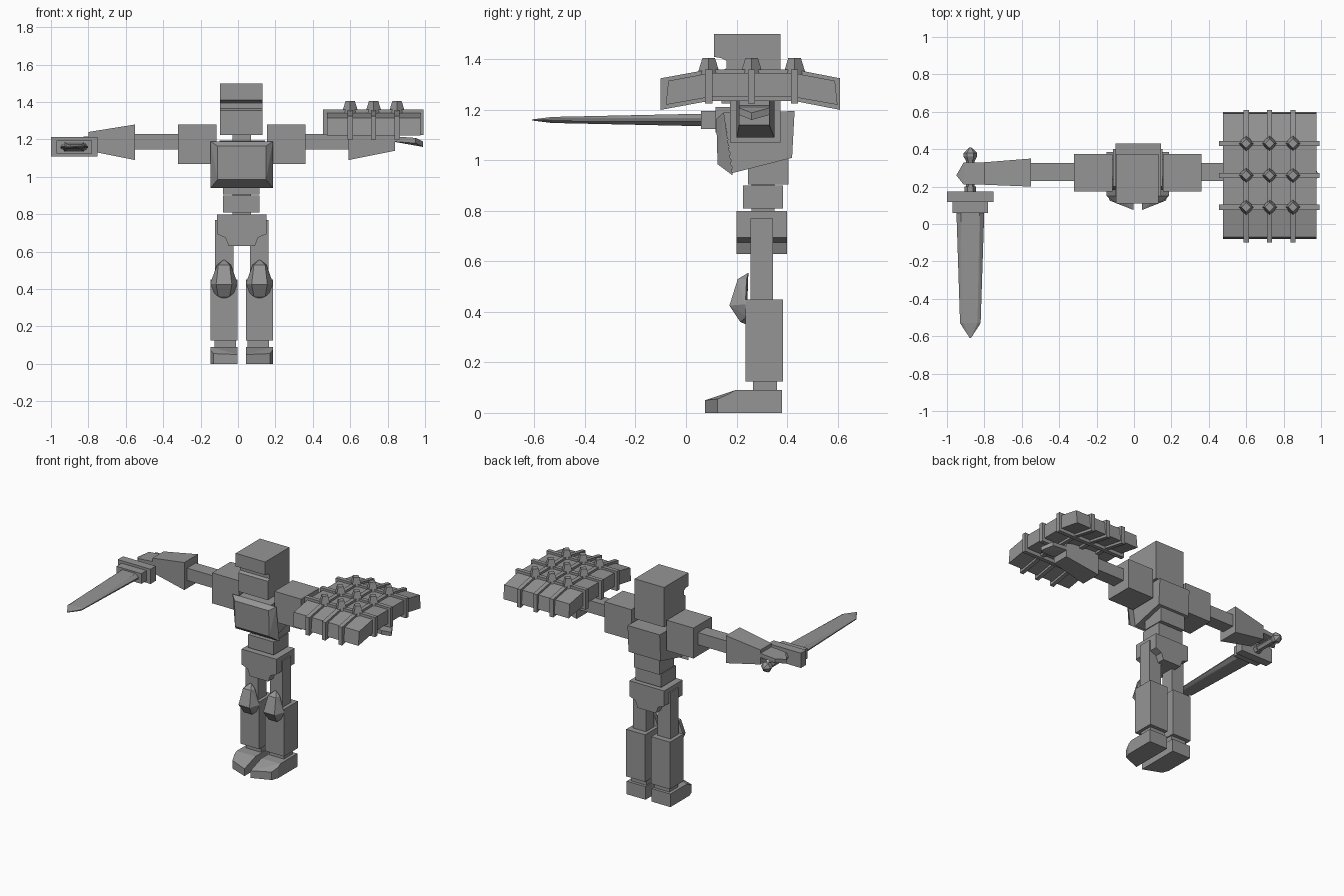
import bpy, bmesh, math
from mathutils import Vector

grey = bpy.data.materials.new("stone_grey")
grey.diffuse_color = (0.3, 0.3, 0.3, 1)
CX = 0.02  # centre line of the body


def finish(name, bm):
    bmesh.ops.recalc_face_normals(bm, faces=bm.faces)
    me = bpy.data.meshes.new(name)
    bm.to_mesh(me)
    bm.free()
    me.materials.append(grey)
    ob = bpy.data.objects.new(name, me)
    bpy.context.collection.objects.link(ob)
    return ob


def box(name, x0, x1, y0, y1, z0, z1):
    return hull(name, [(x, y, z) for x in (x0, x1) for y in (y0, y1) for z in (z0, z1)])


def hull(name, pts):
    bm = bmesh.new()
    for p in pts:
        bm.verts.new(p)
    res = bmesh.ops.convex_hull(bm, input=bm.verts)
    junk = [v for v in bm.verts if not v.link_faces]
    bmesh.ops.delete(bm, geom=junk, context='VERTS')
    bmesh.ops.dissolve_limit(bm, angle_limit=0.01, verts=bm.verts, edges=bm.edges)
    return finish(name, bm)


def prism(name, profile, a, b, axis):
    """Extrude a 2D profile from a to b along x or y; profile is (other, z)."""
    bm = bmesh.new()
    put = (lambda u, v, t: (t, u, v)) if axis == 'x' else (lambda u, v, t: (u, t, v))
    f = bm.faces.new([bm.verts.new(put(u, v, a)) for u, v in profile])
    ext = bmesh.ops.extrude_face_region(bm, geom=[f])['geom']
    d = Vector(put(0, 0, b - a))
    bmesh.ops.translate(bm, verts=[g for g in ext if isinstance(g, bmesh.types.BMVert)], vec=d)
    return finish(name, bm)


def lathe_y(name, x, z, rings, n=6):
    """Stack of n-sided rings (y, radius) along y."""
    return hull(name, [(x + r * math.cos(math.tau * i / n), y, z + r * math.sin(math.tau * i / n))
                       for y, r in rings for i in range(n)])


# head with brow overhang and visor slot
prism("head", [(0.375, 1.5), (0.11, 1.5), (0.11, 1.41), (0.14, 1.405), (0.16, 1.395),
               (0.16, 1.365), (0.14, 1.355), (0.14, 1.225), (0.375, 1.225)], -0.095, 0.13, 'x')
box("neck", CX - 0.05, CX + 0.05, 0.2, 0.31, 1.17, 1.23)

# torso, chest plate and waist
prism("torso", [(0.15, 1.19), (0.185, 0.95), (0.42, 1.01), (0.43, 1.195)], -0.1, 0.145, 'x')
hull("chest_plate", [(CX + s * w, y, z) for s in (-1, 1) for w, y, z in
     ((0.13, 0.12, 1.165), (0.13, 0.125, 0.985), (0.167, 0.15, 1.19), (0.167, 0.185, 0.94))])
box("abdomen", -0.08, 0.115, 0.245, 0.405, 0.905, 1.03)
box("waist", -0.08, 0.115, 0.225, 0.385, 0.81, 0.9)
box("spine", CX - 0.05, CX + 0.05, 0.26, 0.35, 0.79, 0.92)
half = [(0.133, 0.8), (0.133, 0.695), (0.087, 0.675), (0.07, 0.63)]
prism("hips", [(CX + x, z) for x, z in half] + [(CX - x, z) for x, z in reversed(half)], 0.2, 0.4, 'y')

for s, side in ((-1, "right"), (1, "left")):
    def mx(v):
        return CX + s * v

    # leg
    box(side + "_thigh", mx(0.045), mx(0.142), 0.255, 0.345, 0.44, 0.77)
    box(side + "_shin", mx(0.023), mx(0.167), 0.235, 0.385, 0.125, 0.45)
    box(side + "_ankle", mx(0.03), mx(0.145), 0.265, 0.36, 0.08, 0.13)
    i, o = 0.023, 0.167
    hull(side + "_foot", [(mx(x), y, z) for x, y, z in (
        (i, 0.38, 0), (o, 0.38, 0), (i, 0.38, 0.09), (o, 0.38, 0.09),
        (i, 0.195, 0.09), (o, 0.195, 0.09), (i, 0.075, 0), (i, 0.075, 0.05),
        (0.15, 0.125, 0), (0.15, 0.125, 0.055), (o, 0.17, 0), (o, 0.17, 0.075))])
    # faceted knee guard
    k = mx(0.095)
    hull(side + "_knee_guard", [(k + t * x, y, z) for t in (-1, 1) for x, y, z in (
        (0.005, 0.247, 0.555), (0.037, 0.24, 0.53), (0.073, 0.235, 0.43), (0.055, 0.24, 0.38),
        (0.005, 0.24, 0.35), (0.03, 0.205, 0.53), (0.042, 0.172, 0.425), (0.03, 0.215, 0.36))])
    # arm
    box(side + "_shoulder", mx(0.135), mx(0.34), 0.175, 0.375, 1.07, 1.28)
    box(side + "_upper_arm", mx(0.34), mx(0.58), 0.23, 0.325, 1.145, 1.23)
    hull(side + "_forearm", [(mx(x), y, z) for x, a, b, lo, hi in (
        (0.57, 0.2, 0.35, 1.09, 1.28), (0.82, 0.21, 0.33, 1.14, 1.24))
        for y in (a, b) for z in (lo, hi)])
    hull(side + "_hand", [(mx(x), y, z + h) for x, y, z in (
        (0.80, 0.21, 1.19), (0.80, 0.33, 1.19), (0.93, 0.21, 1.18), (0.93, 0.33, 1.18),
        (0.97, 0.26, 1.16)) for h in (0, 0.028)])

# sword held in the right hand, pointing forward
SX, SZ = -0.875, 1.16
hull("blade", [(SX + s * w, y, SZ + t * h) for s in (-1, 1) for t in (-1, 1) for y, w, h in (
    (0.08, 0.075, 0.004), (0.08, 0.05, 0.025), (-0.53, 0.055, 0.003),
    (-0.53, 0.038, 0.012), (-0.61, 0.003, 0.002))])
box("guard_front", SX - 0.095, SX + 0.095, 0.06, 0.12, SZ - 0.035, SZ + 0.035)
box("guard_back", SX - 0.125, SX + 0.125, 0.117, 0.175, SZ - 0.05, SZ + 0.052)
lathe_y("grip", SX, SZ, [(0.17, 0.022), (0.36, 0.022)])
lathe_y("grip_collar", SX, SZ, [(0.17, 0.03), (0.2, 0.03)])
lathe_y("pommel", SX, SZ, [(0.335, 0.022), (0.36, 0.036), (0.38, 0.036), (0.41, 0.005)])

# curved shield on the left forearm
prism("shield_panel", [(-0.08, 1.22), (0.09, 1.25), (0.43, 1.25), (0.6, 1.22), (0.59, 1.315),
                       (0.43, 1.345), (0.09, 1.345), (-0.07, 1.315)], 0.475, 0.975, 'x')
rib = [(-0.1, 1.2), (0.09, 1.235), (0.43, 1.235), (0.61, 1.2), (0.61, 1.325),
       (0.43, 1.36), (0.09, 1.36), (-0.1, 1.325)]
for x in (0.6, 0.725, 0.85):
    prism("shield_rib", rib, x - 0.014, x + 0.014, 'x')
for y in (0.09, 0.26, 0.43):
    box("shield_crossbar", 0.455, 0.992, y - 0.014, y + 0.014, 1.225, 1.36)
    # diamond studs at the crossings
    for x in (0.6, 0.725, 0.85):
        hull("shield_stud", [(x + r * dx, y + r * dy, z) for r, z in ((0.045, 1.34), (0.025, 1.405))
                             for dx, dy in ((1, 0), (0, 1), (-1, 0), (0, -1))])
